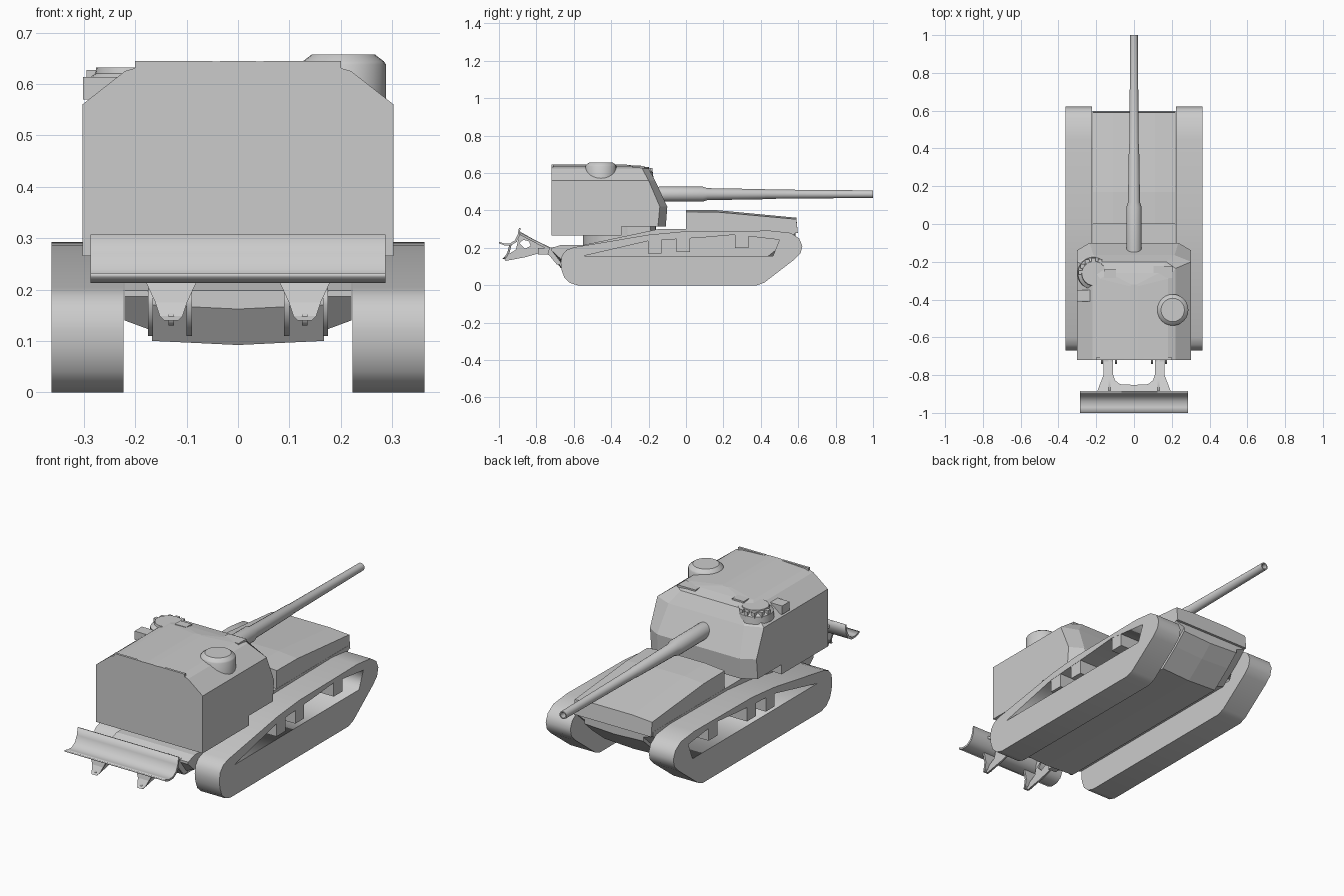
import bpy, bmesh
from math import sin, cos, pi

if "Cube" in bpy.data.objects:
    bpy.data.objects.remove(bpy.data.objects["Cube"])


def finish(name, bm, smooth=False):
    bmesh.ops.remove_doubles(bm, verts=bm.verts, dist=0.0002)
    bmesh.ops.recalc_face_normals(bm, faces=bm.faces)
    me = bpy.data.meshes.new(name)
    bm.to_mesh(me)
    bm.free()
    ob = bpy.data.objects.new(name, me)
    bpy.context.collection.objects.link(ob)
    if smooth:
        bpy.ops.object.select_all(action='DESELECT')
        ob.select_set(True)
        bpy.context.view_layer.objects.active = ob
        bpy.ops.object.shade_smooth_by_angle(angle=0.6)
    return ob


def loft(name, rings, smooth=False):
    """Skin a list of equal-length closed rings and cap both ends."""
    bm = bmesh.new()
    vs = [[bm.verts.new(p) for p in r] for r in rings]
    n = len(vs[0])
    for a, b in zip(vs, vs[1:]):
        for i in range(n):
            j = (i + 1) % n
            bm.faces.new((a[i], a[j], b[j], b[i]))
    bm.faces.new(vs[0])
    bm.faces.new(vs[-1])
    return finish(name, bm, smooth)


def profile(name, loops, x0, x1):
    """Extrude (y, z) outlines, later ones being holes, from x0 to x1."""
    cu = bpy.data.curves.new(name, 'CURVE')
    cu.dimensions = '2D'
    cu.fill_mode = 'BOTH'
    cu.extrude = abs(x1 - x0) / 2
    for pts in loops:
        sp = cu.splines.new('POLY')
        sp.points.add(len(pts) - 1)
        for p, (y, z) in zip(sp.points, pts):
            p.co = (y, z, 0, 1)
        sp.use_cyclic_u = True
    tmp = bpy.data.objects.new(name + "_curve", cu)
    me = bpy.data.meshes.new_from_object(tmp)
    bm = bmesh.new()
    bm.from_mesh(me)
    for v in bm.verts:
        u, w, t = v.co
        v.co = (t + (x0 + x1) / 2, u, w)
    bpy.data.objects.remove(tmp)
    return finish(name, bm)


def box(name, x0, x1, y0, y1, z0, z1):
    q = ((x0, y0), (x1, y0), (x1, y1), (x0, y1))
    return loft(name, [[(x, y, z) for x, y in q] for z in (z0, z1)])


def turned(name, cx, cy, steps, n=24):
    """Upright round part from (radius, z) steps."""
    return loft(name, [[(cx + r * cos(2 * pi * i / n), cy + r * sin(2 * pi * i / n), z)
                        for i in range(n)] for r, z in steps], True)


# Hull: stations of (y, top height, underside lift)
def hull_ring(y, top, lift):
    half = [(0, .092), (.167, .10), (.167, .12), (.221, .14)]
    half = [(x, min(z + lift, top - .012)) for x, z in half] + [(.221, top)]
    pts = half + [(-x, z) for x, z in half[:0:-1]]
    return [(x, y, z) for x, z in pts]


loft("hull", [hull_ring(*s) for s in (
    (-.72, .198, .07), (-.67, .215, 0), (-.55, .215, 0), (-.15, .30, 0), (.02, .30, 0),
    (.42, .30, 0), (.52, .30, .08), (.585, .30, .14))])

# Raised engine deck with a slight crown
loft("engine_deck", [[(-.22, ye, .28), (-.22, y, s), (-.11, y, c), (.11, y, c), (.22, y, s), (.22, ye, .28)]
                     for y, ye, s, c in ((0, 0, .393, .403), (.17, .17, .391, .401), (.59, .598, .353, .361))])

# Tracks: outer belt shape with a long opening and hanging brackets
belt = [(-.58, 0), (-.62, .012), (-.65, .04), (-.665, .08), (-.67, .12), (-.663, .16), (-.64, .188),
        (-.60, .203), (-.2, .27), (-.02, .287), (.45, .292), (.56, .28), (.605, .25), (.622, .21),
        (.612, .17), (.58, .138), (.42, .015), (.38, 0)]
opening = [(-.55, .156), (-.2, .237), (.1, .256), (.26, .27), (.5, .243), (.465, .156)]
for s, side in ((-1, "left"), (1, "right")):
    profile(side + "_track", [belt, opening], s * .223, s * .363)
    for i, (y, z0, z1) in enumerate(((-.168, .17, .25), (-.015, .178, .26), (.297, .198, .275))):
        box(f"{side}_track_bracket_{i}", s * .223, s * .362, y - .036, y + .036, z0, z1)


# Turret: plan rings of (z, half width, cheek y, front half width, front y)
def turret_ring(z, hw, ys, fw, yf):
    return [(-hw, -.72, z), (hw, -.72, z), (hw, ys, z), (fw, yf, z), (-fw, yf, z), (-hw, ys, z)]


loft("turret", [turret_ring(*t) for t in (
    (.315, .303, -.15, .235, -.108), (.42, .303, -.14, .235, -.10), (.56, .303, -.20, .215, -.165),
    (.625, .22, -.235, .17, -.20), (.637, .18, -.29, .13, -.26), (.645, .02, -.33, .015, -.32))])
box("turret_lower_body", -.303, .303, -.72, -.345, .265, .317)
turned("turret_ring", 0, -.355, ((.195, .17), (.195, .32)), 32)
box("turret_collar", -.19, .19, -.345, -.19, .26, .317)

# Roof fittings
turned("right_cupola", .205, -.455, ((.083, .54), (.083, .638), (.079, .644), (.062, .657)))
turned("left_cupola", -.212, -.262, ((.088, .57), (.085, .606), (.066, .62), (.064, .632)))
for i in range(7):
    a = pi * (.05 + i / 6.5)
    x, y = -.212 + .072 * cos(a), -.262 + .072 * sin(a)
    box(f"cupola_periscope_{i}", x - .011, x + .011, y - .011, y + .011, .60, .627)
box("cupola_hinge", -.16, -.095, -.285, -.24, .60, .641)
box("left_sight_block", -.302, -.232, -.41, -.35, .57, .614)
box("roof_hatch", .102, .203, -.285, -.222, .61, .637)
for s in (-1, 1):
    box("roof_rear_rail", s * .05, s * .2, -.72, -.708, .62, .645)

# Gun barrel, stepped and tapering to the muzzle
N = 20
loft("gun_barrel", [[(r * cos(2 * pi * i / N), y, .487 + r * sin(2 * pi * i / N)) for i in range(N)]
                    for y, r in ((-.2, .036), (-.14, .04), (.09, .04), (.115, .032), (.42, .027),
                                 (.425, .025), (1, .02), (1, .014), (.96, .014))], True)

# Recoil spade: scooped blade
profile("spade_blade", [[(-1, .232), (-.97, .223), (-.94, .224), (-.915, .24), (-.9, .27), (-.893, .307),
                         (-.885, .305), (-.89, .265), (-.905, .232), (-.935, .214), (-.97, .213),
                         (-1, .224)]], -.287, .287)

# Flared plate joining the arms to the blade
plan = [(.11, -.70), (.11, -.80), (.10, -.828), (.075, -.848), (0, -.852), (0, -.887),
        (.195, -.887), (.162, -.80), (.16, -.70)]


def plate_z(y):
    return .185 - (y + .70) * .52


for s in (-1, 1):
    loft("spade_arm_plate", [[(s * x, y, plate_z(y) - t) for x, y in plan] for t in (0, .014)])
    # Arm webs with a lightening hole
    profile("spade_arm_web", [
        [(-.893, .29), (-.81, .243), (-.70, .19), (-.67, .17), (-.68, .13), (-.76, .178), (-.86, .15),
         (-.965, .13), (-.975, .15), (-.91, .19), (-.90, .23)],
        [(-.89, .225), (-.87, .243), (-.84, .235), (-.83, .21), (-.86, .195)]],
        s * .125, s * .135)
    box("spade_arm_beam", s * .112, s * .158, -.79, -.66, .165, .20)
    # Ground spikes under the blade
    loft("spade_spike", [[(s * .13 - w, y, z), (s * .13 + w, y, z), (s * .13 + w, y + .012, z),
                          (s * .13 - w, y + .012, z)]
                         for z, w, y in ((.216, .05, -.945), (.175, .031, -.955), (.148, .022, -.972),
                                         (.14, .014, -.985))])
    # Hinge lugs on the nose plate
    for x in (.095, .17):
        profile("spade_hinge_lug", [[(-.73, .20), (-.66, .21), (-.66, .11), (-.69, .11), (-.74, .17)]],
                s * (x - .005), s * (x + .005))
